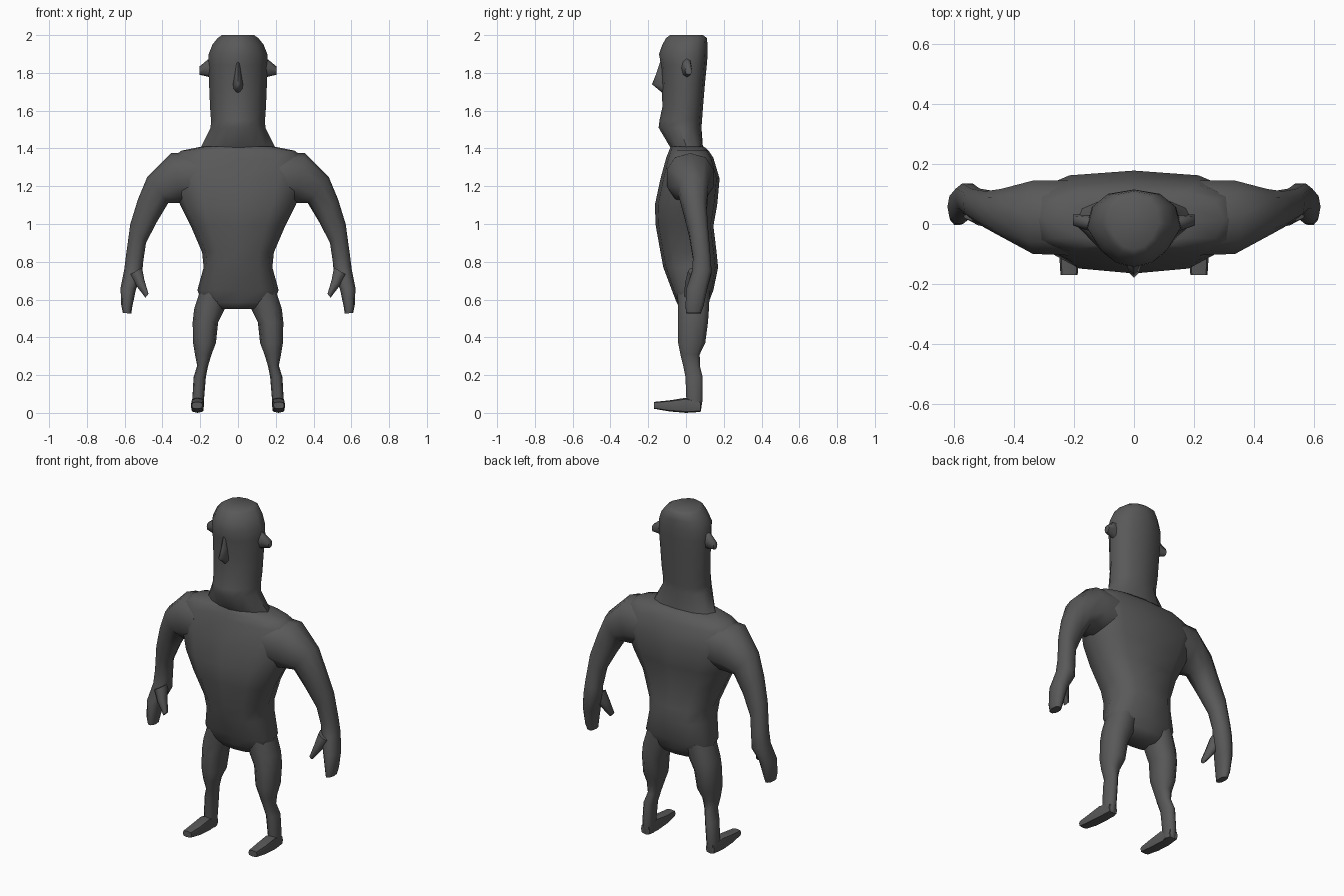
import bpy, bmesh, math
from mathutils import Vector

if "Cube" in bpy.data.objects:
    bpy.data.objects.remove(bpy.data.objects["Cube"])

skin = bpy.data.materials.new("dark grey")
skin.diffuse_color = (0.1, 0.1, 0.1, 1)
skin.use_nodes = True
skin.node_tree.nodes["Principled BSDF"].inputs["Base Color"].default_value = skin.diffuse_color


def ring(a, b, v, p=2.3, taper=0.0, n=12):
    """Rounded cross-section between points a and b, with half depth v."""
    a, b, v = Vector(a), Vector(b), Vector(v)
    c, u, pts = (a + b) / 2, (b - a) / 2, []
    for i in range(n):
        t = 2 * math.pi * i / n
        cs, sn = math.cos(t), math.sin(t)
        x = math.copysign(abs(cs) ** (2 / p), cs)
        y = math.copysign(abs(sn) ** (2 / p), sn)
        pts.append(c + u * x * (1 - taper * max(0, -y)) + v * y)
    return pts


def flat(x0, x1, y0, y1, z, **kw):
    """Level ring from its x and y limits."""
    ym = (y0 + y1) / 2
    return ring((x0, ym, z), (x1, ym, z), (0, (y1 - y0) / 2, 0), **kw)


def limb(outer, inner, y0, y1, **kw):
    """Tilted limb ring from its outer and inner edge in x and z."""
    ym = (y0 + y1) / 2
    return ring((inner[0], ym, inner[1]), (outer[0], ym, outer[1]),
                (0, (y1 - y0) / 2, 0), **kw)


def loft(name, rings, mirror=False, angle=60):
    bm = bmesh.new()
    loops = [[bm.verts.new(p) for p in r] for r in rings]
    n = len(loops[0])
    for lo, hi in zip(loops, loops[1:]):
        for i in range(n):
            j = (i + 1) % n
            bm.faces.new((lo[i], lo[j], hi[j], hi[i]))
    bm.faces.new(loops[0][::-1])
    bm.faces.new(loops[-1])
    bmesh.ops.recalc_face_normals(bm, faces=bm.faces)
    me = bpy.data.meshes.new(name)
    bm.to_mesh(me)
    bm.free()
    me.materials.append(skin)
    ob = bpy.data.objects.new(name, me)
    bpy.context.collection.objects.link(ob)
    bpy.ops.object.select_all(action='DESELECT')
    ob.select_set(True)
    bpy.context.view_layer.objects.active = ob
    bpy.ops.object.shade_smooth_by_angle(angle=math.radians(angle))
    if mirror:
        mod = ob.modifiers.new("Mirror", 'MIRROR')
        mod.use_clip = False
        mod.use_mirror_merge = False
    return ob


# Torso: half width, front, back, height
torso = [(.11, -.03, .10, .55), (.19, -.05, .12, .585), (.215, -.075, .145, .65),
         (.182, -.12, .17, .77), (.19, -.135, .162, .85), (.25, -.16, .145, .99),
         (.305, -.165, .165, 1.10), (.36, -.135, .178, 1.24),
         (.35, -.105, .145, 1.35), (.30, -.09, .12, 1.388), (.19, -.08, .095, 1.41)]
loft("torso", [flat(-w, w, a, b, z, p=2.7) for w, a, b, z in torso])

# Head and neck: half width, front, back, height
head = [(.20, -.08, .09, 1.40), (.145, -.145, .082, 1.51), (.143, -.14, .085, 1.55),
        (.148, -.125, .09, 1.62), (.153, -.128, .10, 1.74), (.158, -.132, .11, 1.84),
        (.155, -.143, .115, 1.90), (.135, -.125, .114, 1.95),
        (.107, -.105, .11, 1.985), (.085, -.085, .09, 2.0)]
loft("head", [flat(-w, w, a, b, z, p=2.4, taper=.35) for w, a, b, z in head])

# Nose
nose = [(.012, -.115, 1.685), (.024, -.150, 1.715), (.026, -.18, 1.74),
        (.018, -.160, 1.79), (.014, -.136, 1.86)]
loft("nose", [flat(-w, w, a, -.09, z, n=8, p=2, taper=.4) for w, a, z in nose])

# Ears: x, y limits, z limits
ears = [(.13, -.03, .03, 1.77, 1.89), (.16, -.02, .03, 1.78, 1.87),
        (.203, -.005, .032, 1.79, 1.835)]
loft("ears", [ring((x, a, (c + d) / 2), (x, b, (c + d) / 2), (0, 0, (d - c) / 2), n=8)
              for x, a, b, c, d in ears], mirror=True)

# Arms running into flat hands
arms = [((.22, 1.38), (.22, 1.12), -.11, .15), ((.355, 1.375), (.30, 1.11), -.105, .15),
        ((.48, 1.25), (.37, 1.11), -.045, .12), ((.53, 1.13), (.43, 1.01), -.015, .112),
        ((.57, 1.0), (.487, .90), .015, .12), ((.592, .84), (.502, .80), .035, .132),
        ((.602, .76), (.508, .725), .03, .138), ((.622, .66), (.54, .655), 0, .115),
        ((.618, .57), (.56, .56), -.005, .095), ((.61, .53), (.565, .525), 0, .08)]
loft("arms", [limb(*r, n=10) for r in arms], mirror=True)

# Thumbs
thumbs = [((.575, .73), (.508, .77), .01, .09), ((.54, .675), (.496, .705), -.005, .06),
          ((.49, .61), (.474, .63), -.01, .025)]
loft("thumbs", [limb(*r, n=8) for r in thumbs], mirror=True)

# Legs: inner, outer, front, back, height
legs = [(.04, .20, -.05, .13, .65), (.07, .232, -.045, .125, .55),
        (.105, .24, -.045, .12, .48), (.117, .238, -.045, .105, .37),
        (.14, .228, -.032, .075, .31), (.158, .216, -.017, .075, .25),
        (.17, .235, -.005, .09, .19), (.18, .242, 0, .09, .07), (.182, .242, .01, .08, .01)]
loft("legs", [flat(*r, n=10) for r in legs], mirror=True)

# Feet: y, inner, outer, bottom, top
feet = [(.078, .185, .242, .005, .06), (0, .18, .25, 0, .08),
        (-.09, .18, .25, .008, .066), (-.17, .188, .245, .022, .058)]
loft("feet", [ring((a, y, (c + d) / 2), (b, y, (c + d) / 2), (0, 0, (d - c) / 2), p=3.5, n=8)
              for y, a, b, c, d in feet], mirror=True)
